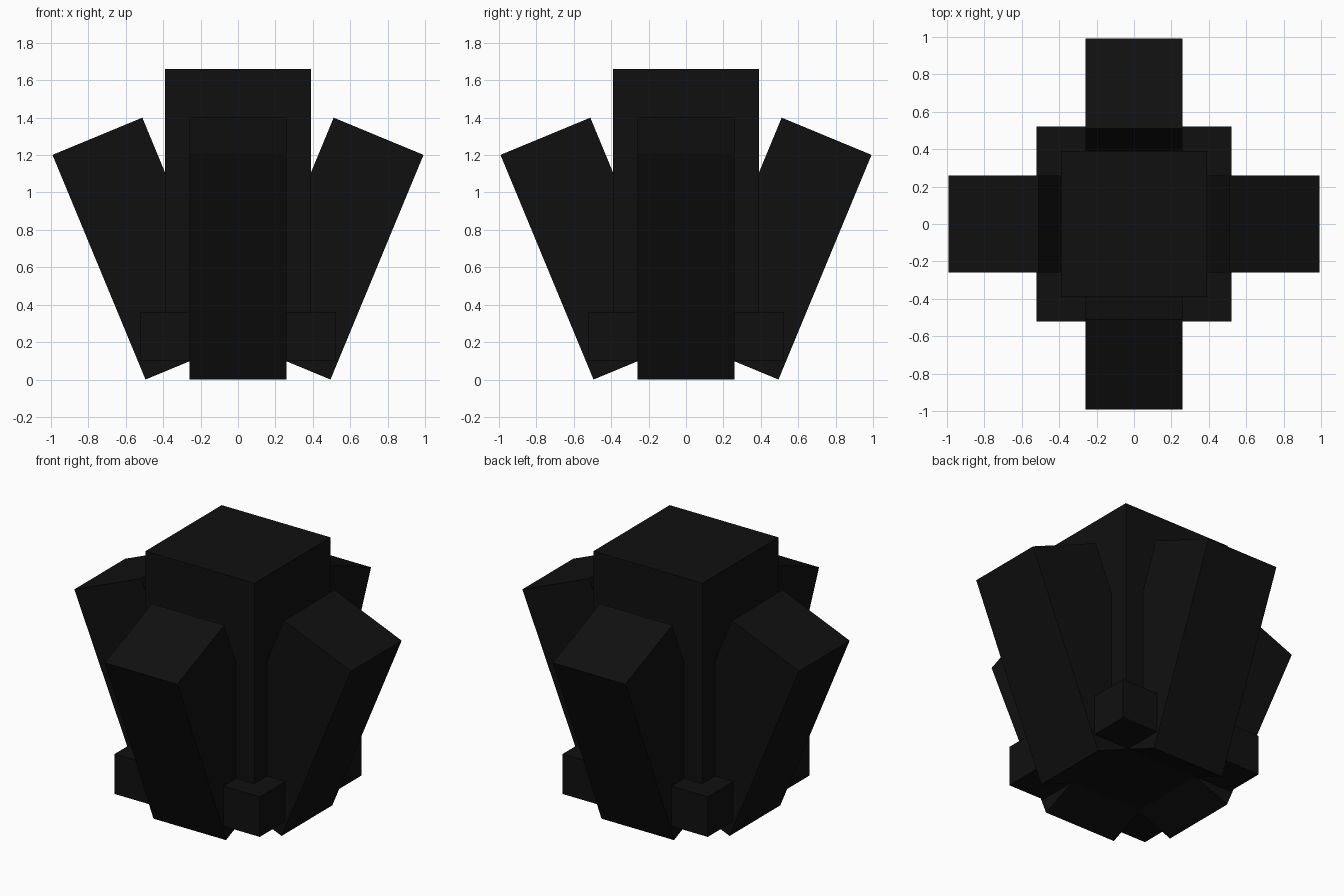
import bpy, bmesh, math
from mathutils import Matrix

old = bpy.data.objects.get("Cube")
if old:
    bpy.data.objects.remove(old, do_unlink=True)

# Single near-black material
black = bpy.data.materials.new("near_black")
black.use_nodes = True
colour = (0.005, 0.005, 0.005, 1)
black.diffuse_color = colour
black.node_tree.nodes["Principled BSDF"].inputs["Base Color"].default_value = colour

UNIT = 0.26  # every block is a whole number of these


def block(name, size, place):
    """Box measured in units, moved by a matrix."""
    bm = bmesh.new()
    scale = Matrix.Diagonal([s * UNIT for s in size] + [1])
    bmesh.ops.create_cube(bm, size=1, matrix=place @ scale)
    mesh = bpy.data.meshes.new(name)
    bm.to_mesh(mesh)
    bm.free()
    mesh.materials.append(black)
    obj = bpy.data.objects.new(name, mesh)
    bpy.context.collection.objects.link(obj)
    return obj


# Base slab, raised slightly off the ground
base_z = 0.10
block("base_slab", (4, 4, 1), Matrix.Translation((0, 0, base_z + UNIT / 2)))

# Upright core standing on the slab
block("core_block", (3, 3, 5), Matrix.Translation((0, 0, base_z + UNIT * 3.5)))

# Four blocks leaning outwards, one per side
lean = Matrix.Translation((0.503, 0, 0.70)) @ Matrix.Rotation(math.radians(22.5), 4, "Y")
for i, side in enumerate(("left", "back", "right", "front")):
    turn = Matrix.Rotation(i * math.pi / 2, 4, "Z")
    block(side + "_leaning_block", (2, 2, 5), turn @ lean)
